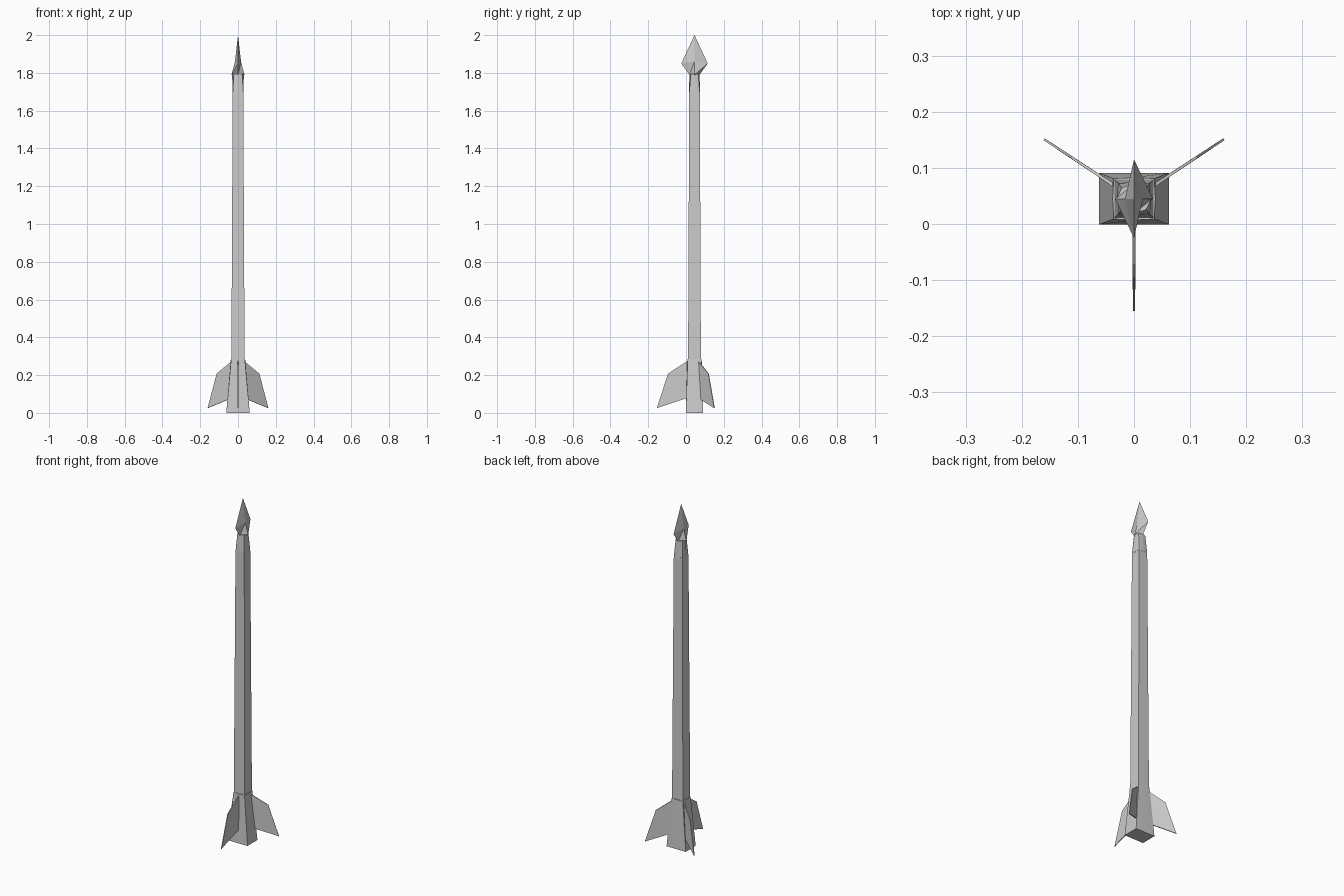
import bpy, bmesh, math
from mathutils import Vector, Matrix

if "Cube" in bpy.data.objects:
    bpy.data.objects.remove(bpy.data.objects["Cube"])

CY = 0.045  # the arrow axis sits slightly behind the origin


def finish(name, bm, smooth=None):
    bmesh.ops.recalc_face_normals(bm, faces=bm.faces[:])
    mesh = bpy.data.meshes.new(name)
    bm.to_mesh(mesh)
    bm.free()
    ob = bpy.data.objects.new(name, mesh)
    bpy.context.collection.objects.link(ob)
    if smooth:
        bpy.ops.object.select_all(action='DESELECT')
        ob.select_set(True)
        bpy.context.view_layer.objects.active = ob
        bpy.ops.object.shade_smooth_by_angle(angle=math.radians(smooth))
    return ob


def ring(bm, hx, hy, z, corner=1.0):
    """Eight-point section: corner 1 is a rectangle, 0.71 an octagon."""
    c = corner
    pts = [(1, 0), (c, c), (0, 1), (-c, c), (-1, 0), (-c, -c), (0, -1), (c, -c)]
    return [bm.verts.new((x * hx, CY + y * hy, z)) for x, y in pts]


def loft(name, sections, smooth=None):
    bm = bmesh.new()
    rings = [ring(bm, *s) for s in sections]
    for a, b in zip(rings, rings[1:]):
        for i in range(8):
            j = (i + 1) % 8
            bm.faces.new((a[i], a[j], b[j], b[i]))
    bm.faces.new(rings[0])
    bm.faces.new(rings[-1])
    return finish(name, bm, smooth)


# Flared rectangular tail, square tapered shaft, collar rounding towards the head
loft("tail_block", [(0.062, 0.046, 0.0), (0.038, 0.038, 0.285, 0.95)], 40)
loft("shaft", [(0.035, 0.034, 0.27), (0.028, 0.028, 1.70)])
loft("collar", [(0.029, 0.029, 1.69, 0.97), (0.031, 0.027, 1.795, 0.71)], 50)

# Kite-shaped arrowhead: thin blade with a ridge on each side
bm = bmesh.new()
tip = bm.verts.new((0, CY, 2.0))
base = [bm.verts.new((x, CY + y, 1.79)) for x, y in
        [(0.034, 0), (0, 0.027), (-0.034, 0), (0, -0.027)]]
mid = [bm.verts.new((x, CY + y, z)) for x, y, z in
       [(0.016, 0, 1.86), (0, 0.07, 1.85), (-0.016, 0, 1.86), (0, -0.07, 1.85)]]
for i in range(4):
    j = (i + 1) % 4
    bm.faces.new((base[i], base[j], mid[j]))
    bm.faces.new((base[i], mid[j], mid[i]))
    bm.faces.new((mid[i], mid[j], tip))
bm.faces.new(base)
finish("arrowhead", bm)

# Three thin feathers: (distance from axis, height) outline
outline = [(0.03, 0.28), (0.14, 0.208), (0.2, 0.025), (0.03, 0.082)]
for name, angle, reach in [("front_feather", -90, 1.0),
                           ("right_feather", 33.5, 0.96),
                           ("left_feather", 146.5, 0.96)]:
    bm = bmesh.new()
    sides = []
    for s in (-1, 1):
        sides.append([bm.verts.new((r * reach, s * (0.003 if r < 0.1 else 0.002), z))
                      for r, z in outline])
    for side in sides:
        bm.faces.new(side)
    for i in range(4):
        j = (i + 1) % 4
        bm.faces.new((sides[0][i], sides[0][j], sides[1][j], sides[1][i]))
    bm.transform(Matrix.Translation((0, CY, 0)) @
                 Matrix.Rotation(math.radians(angle), 4, 'Z'))
    finish(name, bm)
